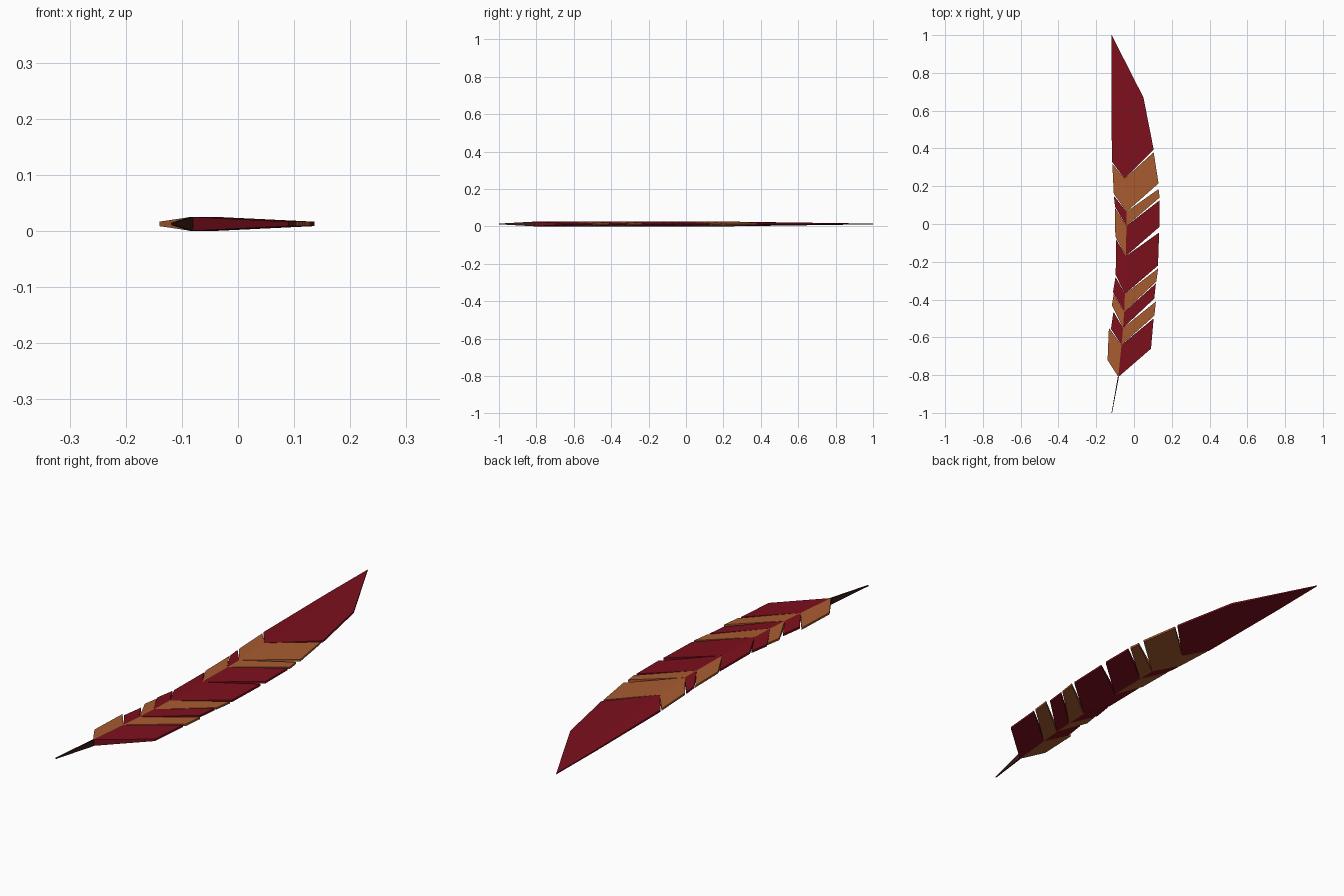
import bpy, bmesh

if "Cube" in bpy.data.objects:
    bpy.data.objects.remove(bpy.data.objects["Cube"])

MID = 0.0127      # height of the feather's middle plane
SPINE_H = 0.0125  # half thickness at the spine
EDGE_H = 0.004    # half thickness at the outer edge
TIP_H = 0.002     # half thickness at the pointed ends


def material(name, rgb):
    m = bpy.data.materials.new(name)
    m.diffuse_color = (*rgb, 1)
    m.use_nodes = True
    m.node_tree.nodes["Principled BSDF"].inputs["Base Color"].default_value = m.diffuse_color
    return m


RED = material("deep_red", (0.205, 0.005, 0.012))
TAN = material("tan", (0.39, 0.107, 0.03))
DARK = material("dark_quill", (0.04, 0.014, 0.009))


def slab(name, outline, mat):
    """Closed slab from (x, y, half thickness) outline points."""
    bm = bmesh.new()
    top = [bm.verts.new((x, y, MID + h)) for x, y, h in outline]
    low = [bm.verts.new((x, y, MID - h)) for x, y, h in outline]
    bm.faces.new(top)
    bm.faces.new(low[::-1])
    n = len(outline)
    for i in range(n):
        j = (i + 1) % n
        bm.faces.new((top[i], low[i], low[j], top[j]))
    bmesh.ops.recalc_face_normals(bm, faces=bm.faces[:])
    bmesh.ops.triangulate(bm, faces=[f for f in bm.faces if len(f.verts) > 4])
    me = bpy.data.meshes.new(name)
    bm.to_mesh(me)
    bm.free()
    me.materials.append(mat)
    ob = bpy.data.objects.new(name, me)
    bpy.context.collection.objects.link(ob)


# curved spine, from the quill up to the tip blade
spine = [(-0.083, -0.81), (-0.066, -0.64), (-0.058, -0.55), (-0.052, -0.465),
         (-0.048, -0.37), (-0.043, -0.17), (-0.04, -0.01), (-0.04, 0.065),
         (-0.05, 0.24)]
tip = (-0.118, 1.0, TIP_H)

# outer edge of each barb: lower point, upper point, colour
right = [((0.09, -0.66), (0.104, -0.50), RED),
         ((0.108, -0.485), (0.116, -0.41), TAN),
         ((0.107, -0.395), (0.116, -0.315), RED),
         ((0.118, -0.305), (0.128, -0.235), TAN),
         ((0.127, -0.22), (0.133, -0.045), RED),
         ((0.135, -0.015), (0.135, 0.125), RED),
         ((0.136, 0.14), (0.13, 0.185), TAN),
         ((0.13, 0.215), (0.104, 0.38), TAN)]
left = [((-0.14, -0.72), (-0.133, -0.55), TAN),
        ((-0.122, -0.555), (-0.109, -0.465), RED),
        ((-0.117, -0.43), (-0.107, -0.37), TAN),
        ((-0.111, -0.36), (-0.098, -0.28), RED),
        ((-0.097, -0.27), (-0.095, -0.08), RED),
        ((-0.099, -0.065), (-0.101, 0.085), TAN),
        ((-0.1, 0.09), (-0.107, 0.15), RED),
        ((-0.107, 0.16), (-0.115, 0.32), TAN)]

# barbs along both sides of the spine
for side, barbs in (("right", right), ("left", left)):
    for i, (lo, hi, mat) in enumerate(barbs):
        slab(f"{side}_barb_{i + 1}",
             [(*spine[i], SPINE_H), (*lo, EDGE_H), (*hi, EDGE_H),
              (*spine[i + 1], SPINE_H)], mat)

# long red tip blades
base = (*spine[-1], SPINE_H)
slab("right_tip_blade", [base, (0.104, 0.395, EDGE_H), (0.05, 0.67, EDGE_H), tip], RED)
slab("left_tip_blade", [base, tip, (-0.12, 0.75, EDGE_H * 0.7), (-0.117, 0.33, EDGE_H)], RED)

# bare quill: thin upright wedge
slab("quill", [(-0.119, -1.0, TIP_H), (-0.116, -1.0, TIP_H),
               (-0.080, -0.81, SPINE_H), (-0.086, -0.81, SPINE_H)], DARK)
